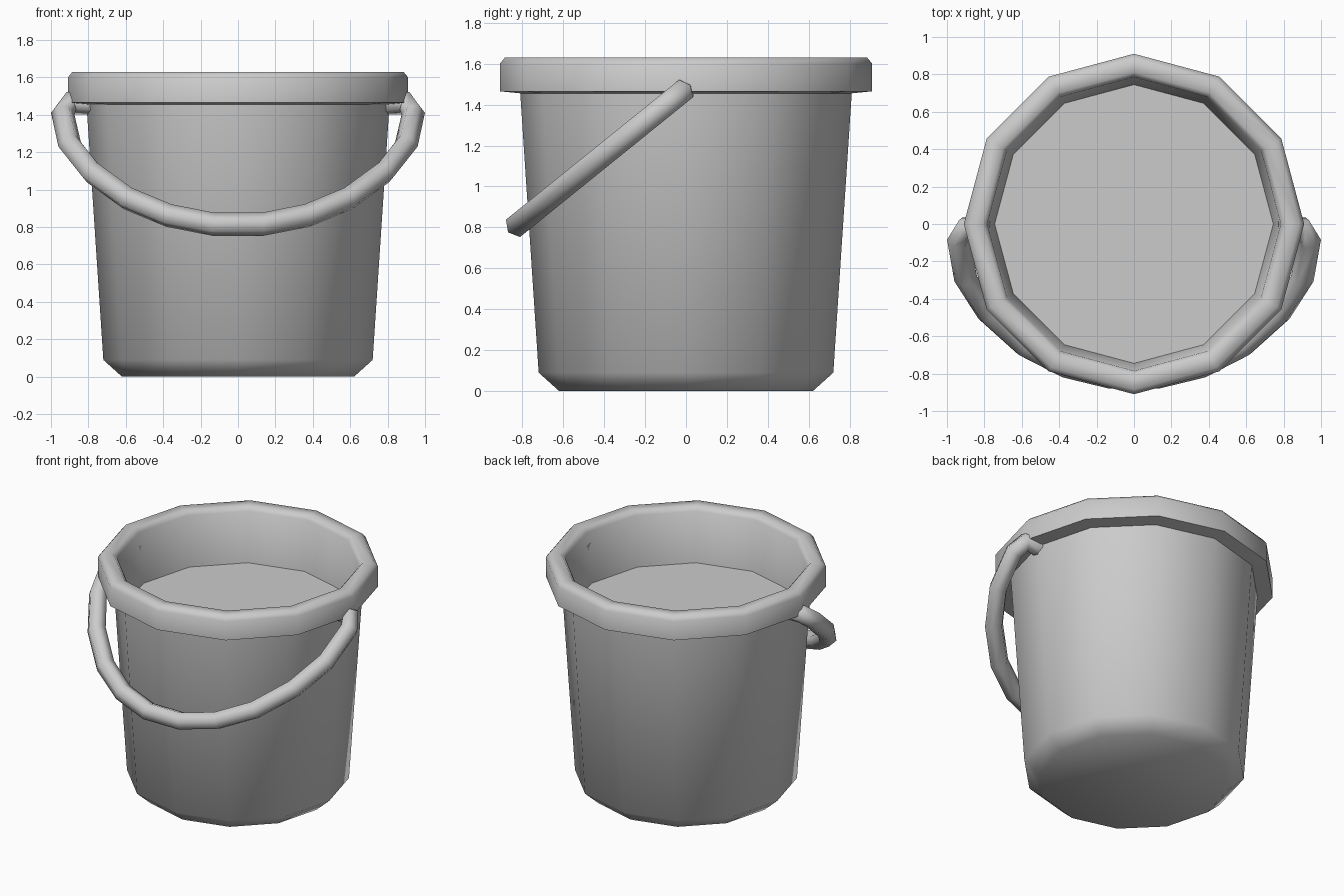
import bpy, math
from mathutils import Vector

cube = bpy.data.objects.get("Cube")
if cube:
    bpy.data.objects.remove(cube, do_unlink=True)

SIDES = 12
grey = bpy.data.materials.new("grey")
grey.use_nodes = True
colour = (0.6, 0.6, 0.6, 1)
grey.diffuse_color = colour
grey.node_tree.nodes["Principled BSDF"].inputs["Base Color"].default_value = colour


def add_rings(name, rings, cap_start=True, cap_end=True):
    """Skin a list of equal closed rings, optionally capping the ends."""
    n = len(rings[0])
    verts = [v for ring in rings for v in ring]
    faces = [(i * n + j, i * n + (j + 1) % n, (i + 1) * n + (j + 1) % n, (i + 1) * n + j)
             for i in range(len(rings) - 1) for j in range(n)]
    if cap_start:
        faces.append(tuple(reversed(range(n))))
    if cap_end:
        faces.append(tuple(range(len(verts) - n, len(verts))))
    mesh = bpy.data.meshes.new(name)
    mesh.from_pydata(verts, [], faces)
    mesh.materials.append(grey)
    obj = bpy.data.objects.new(name, mesh)
    bpy.context.collection.objects.link(obj)
    bpy.ops.object.select_all(action='DESELECT')
    obj.select_set(True)
    bpy.context.view_layer.objects.active = obj
    bpy.ops.object.shade_smooth_by_angle(angle=math.radians(65))
    return obj


def circle(r, z):
    return [Vector((r * math.cos(a), r * math.sin(a), z))
            for a in (math.tau * k / SIDES for k in range(SIDES))]


# Tapered bucket with a chamfered base, thick rim, inner wall and inside floor
profile = [(0.62, 0), (0.72, 0.09), (0.81, 1.455), (0.91, 1.465), (0.91, 1.6),
           (0.885, 1.63), (0.81, 1.63), (0.785, 1.6), (0.745, 1.25)]
add_rings("bucket", [circle(r, z) for r, z in profile])

# Handle: six-sided tube swept along a tilted arc, mirrored in x
pivot = Vector((0, -0.02, 1.462))
across = Vector((1, 0, 0))
down = Vector((0, -0.78, -0.63)).normalized()
normal = across.cross(down)
half = [(0.77, 0), (0.9, 0.0), (0.937, 0.09), (0.9, 0.35), (0.78, 0.59),
        (0.59, 0.81), (0.37, 0.955), (0.13, 1.03)]
path = [pivot + across * x + down * d for x, d in half]
path += [pivot - across * x + down * d for x, d in reversed(half)]
rings = []
for i, p in enumerate(path):
    before = (p - path[i - 1]).normalized() if i else None
    after = (path[i + 1] - p).normalized() if i < len(path) - 1 else None
    tangent = ((before or after) + (after or before)).normalized()
    side = normal.cross(tangent)
    rings.append([p + 0.063 * (math.cos(a) * side + math.sin(a) * normal)
                  for a in (math.tau * k / 6 for k in range(6))])
add_rings("handle", [list(reversed(r)) for r in rings]
          if normal.cross(normal.cross(path[1] - path[0])).dot(path[1] - path[0]) > 0 else rings)
